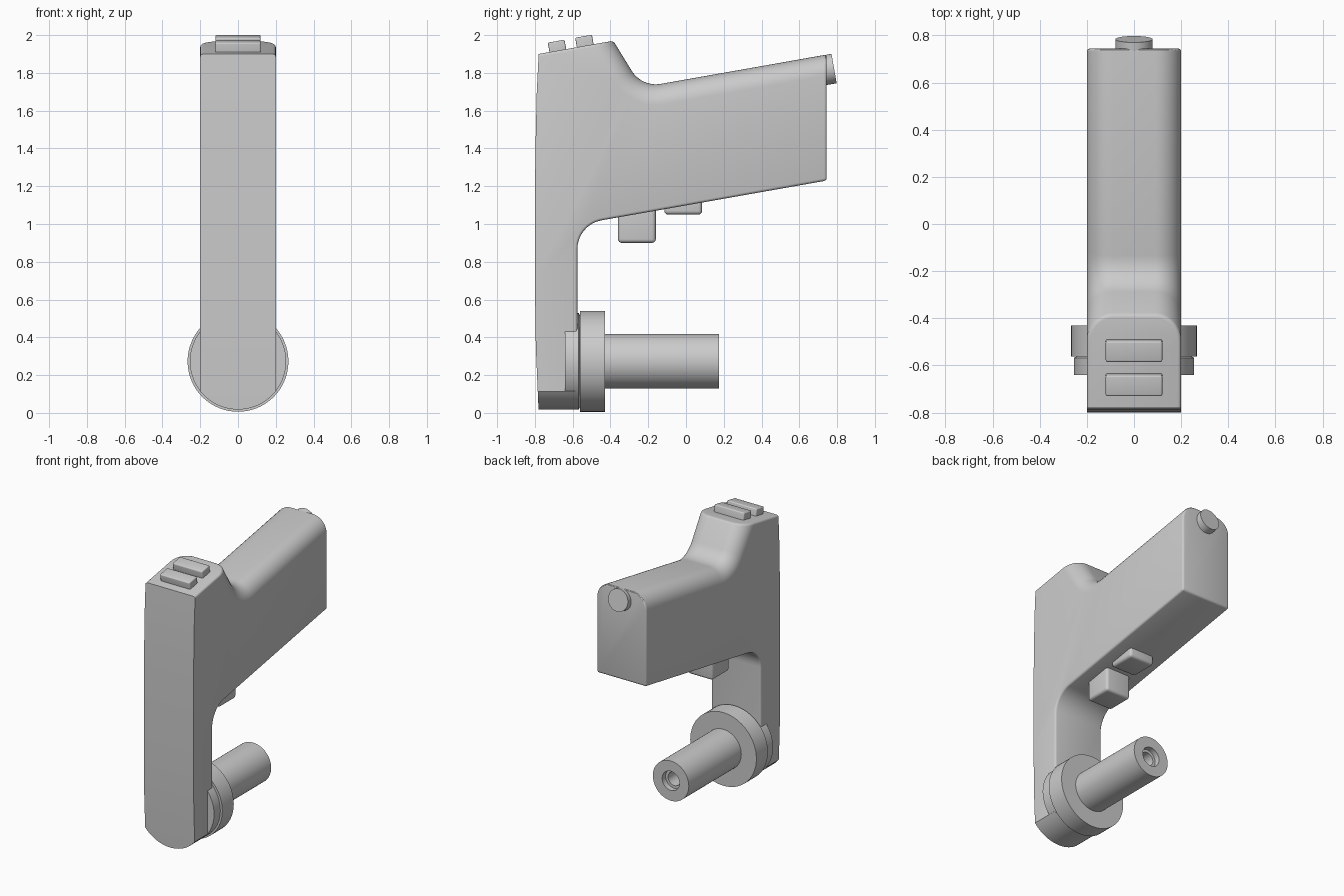
import bpy, bmesh, math
from mathutils import Vector, Matrix

cube = bpy.data.objects.get("Cube")
if cube:
    bpy.data.objects.remove(cube, do_unlink=True)

grey = bpy.data.materials.new("plain grey")
grey.use_nodes = True
grey.diffuse_color = (0.6, 0.6, 0.6, 1)
grey.node_tree.nodes["Principled BSDF"].inputs["Base Color"].default_value = (0.6, 0.6, 0.6, 1)

TILT = math.radians(10)
AXIS_Z = 0.273


def finish(bm, name):
    bmesh.ops.recalc_face_normals(bm, faces=bm.faces)
    mesh = bpy.data.meshes.new(name)
    bm.to_mesh(mesh)
    bm.free()
    mesh.materials.append(grey)
    obj = bpy.data.objects.new(name, mesh)
    bpy.context.collection.objects.link(obj)
    bpy.ops.object.select_all(action='DESELECT')
    obj.select_set(True)
    bpy.context.view_layer.objects.active = obj
    bpy.ops.object.shade_smooth_by_angle(angle=math.radians(32))
    return obj


def rounded(prev, corner, nxt, radius, steps=10):
    """Points of an arc that replaces a profile corner."""
    p, c, n = Vector(prev), Vector(corner), Vector(nxt)
    a, b = (p - c).normalized(), (n - c).normalized()
    half = a.angle(b) / 2
    centre = c + (a + b).normalized() * radius / math.sin(half)
    start = (c + a * radius / math.tan(half) - centre).normalized()
    end = (c + b * radius / math.tan(half) - centre).normalized()
    return [tuple(centre + start.slerp(end, i / steps).normalized() * radius)
            for i in range(steps + 1)]


def block(name, centre, size, tilt=0.0, bevel=0.02):
    bm = bmesh.new()
    bmesh.ops.create_cube(bm, size=1, matrix=Matrix.Diagonal((*size, 1)))
    bmesh.ops.bevel(bm, geom=bm.edges[:], offset=bevel, segments=4, profile=0.5, affect='EDGES')
    bmesh.ops.transform(bm, verts=bm.verts,
                        matrix=Matrix.Translation(centre) @ Matrix.Rotation(tilt, 4, 'X'))
    return finish(bm, name)


def lathe(name, profile, origin, tilt=0.0, steps=64):
    """Spin (radius, distance) points about the y axis."""
    bm = bmesh.new()
    verts = [bm.verts.new((r, d, 0)) for r, d in profile]
    edges = [bm.edges.new(pair) for pair in zip(verts, verts[1:])]
    bmesh.ops.spin(bm, geom=verts + edges, cent=(0, 0, 0), axis=(0, 1, 0),
                   angle=math.tau, steps=steps)
    bmesh.ops.remove_doubles(bm, verts=bm.verts, dist=0.0005)
    bmesh.ops.transform(bm, verts=bm.verts,
                        matrix=Matrix.Translation(origin) @ Matrix.Rotation(tilt, 4, 'X'))
    return finish(bm, name)


# Body: side profile (y, z) extruded across x
heel, elbow, tail = (-0.575, 0), (-0.575, 0.997), (0.745, 1.23)
crest, saddle, brow = (0.745, 1.897), (-0.234, 1.724), (-0.385, 1.97)
front = [(-0.78, 1.9), (-0.79, 1.7), (-0.797, 1.4), (-0.8, 1.1),
         (-0.8, 0.7), (-0.795, 0.35), (-0.78, 0)]
under = rounded(heel, elbow, tail, 0.155)
ridge = rounded(crest, saddle, brow, 0.15)
profile = [heel] + under + [tail, crest] + ridge + [brow] + front
bm = bmesh.new()
sheet = bm.faces.new([bm.verts.new((-0.2, y, z)) for y, z in profile])
extruded = bmesh.ops.extrude_face_region(bm, geom=[sheet])["geom"]
bmesh.ops.translate(bm, vec=(0.4, 0, 0), verts=[v for v in extruded if isinstance(v, bmesh.types.BMVert)])
bmesh.ops.recalc_face_normals(bm, faces=bm.faces)

# Large rounding along the upper side edges
upper = {(round(y, 4), round(z, 4)) for y, z in [crest] + ridge + [brow]}


def on_ridge(edge):
    a, b = edge.verts
    same_side = abs(a.co.x - b.co.x) < 0.01
    return same_side and all((round(v.co.y, 4), round(v.co.z, 4)) in upper for v in (a, b))


bmesh.ops.bevel(bm, geom=[e for e in bm.edges if on_ridge(e)], offset=0.11,
                segments=10, profile=0.5, affect='EDGES')


# Fine rounding on the other hard edges, leaving the front face crisp
def is_hard(edge):
    mid = (edge.verts[0].co + edge.verts[1].co) / 2
    return mid.y > -0.76 and mid.z > 0.05 and edge.calc_face_angle(0) > 0.6


bmesh.ops.bevel(bm, geom=[e for e in bm.edges if is_hard(e)], offset=0.014,
                segments=3, profile=0.5, affect='EDGES', clamp_overlap=False)

# Round the foot of the grip to the collar radius
for i in range(25):
    turn = math.radians(-54 + 4.5 * i)
    out = Vector((math.sin(turn), 0, -math.cos(turn)))
    cut = bmesh.ops.bisect_plane(bm, geom=bm.verts[:] + bm.edges[:] + bm.faces[:],
                                 plane_co=Vector((0, 0, AXIS_Z)) + out * 0.255,
                                 plane_no=out, clear_outer=True)["geom_cut"]
    rim = [e for e in cut if isinstance(e, bmesh.types.BMEdge) and e.is_boundary]
    if rim:
        bmesh.ops.holes_fill(bm, edges=rim, sides=0)
finish(bm, "body")

# Buttons on the sloping top
for name, y, z in (("front_button", -0.68, 1.926), ("rear_button", -0.535, 1.952)):
    block(name, (0, y, z), (0.24, 0.09, 0.085), TILT, 0.008)

# Triggers beneath the barrel
block("trigger", (0, -0.26, 1.02), (0.2, 0.2, 0.24))
block("small_trigger", (0, -0.015, 1.11), (0.2, 0.2, 0.12))

# Knob on the rear end
lathe("rear_knob", [(0, -0.08), (0.079, -0.08), (0.079, 0), (0, 0)], (0, 0.784, 1.823), TILT)

# Collars and hollow shaft at the foot
lathe("inner_collar", [(0, -0.64), (0.255, -0.64), (0.255, -0.568), (0.24, -0.56), (0, -0.56)],
      (0, 0, AXIS_Z))
lathe("outer_collar", [(0, -0.562), (0.267, -0.562), (0.267, -0.43), (0, -0.43)], (0, 0, AXIS_Z))
lathe("shaft", [(0, -0.44), (0.145, -0.44), (0.145, 0.175), (0.07, 0.175), (0.07, 0.135),
                (0.05, 0.135), (0.05, 0.03), (0, 0.03)], (0, 0, AXIS_Z))
